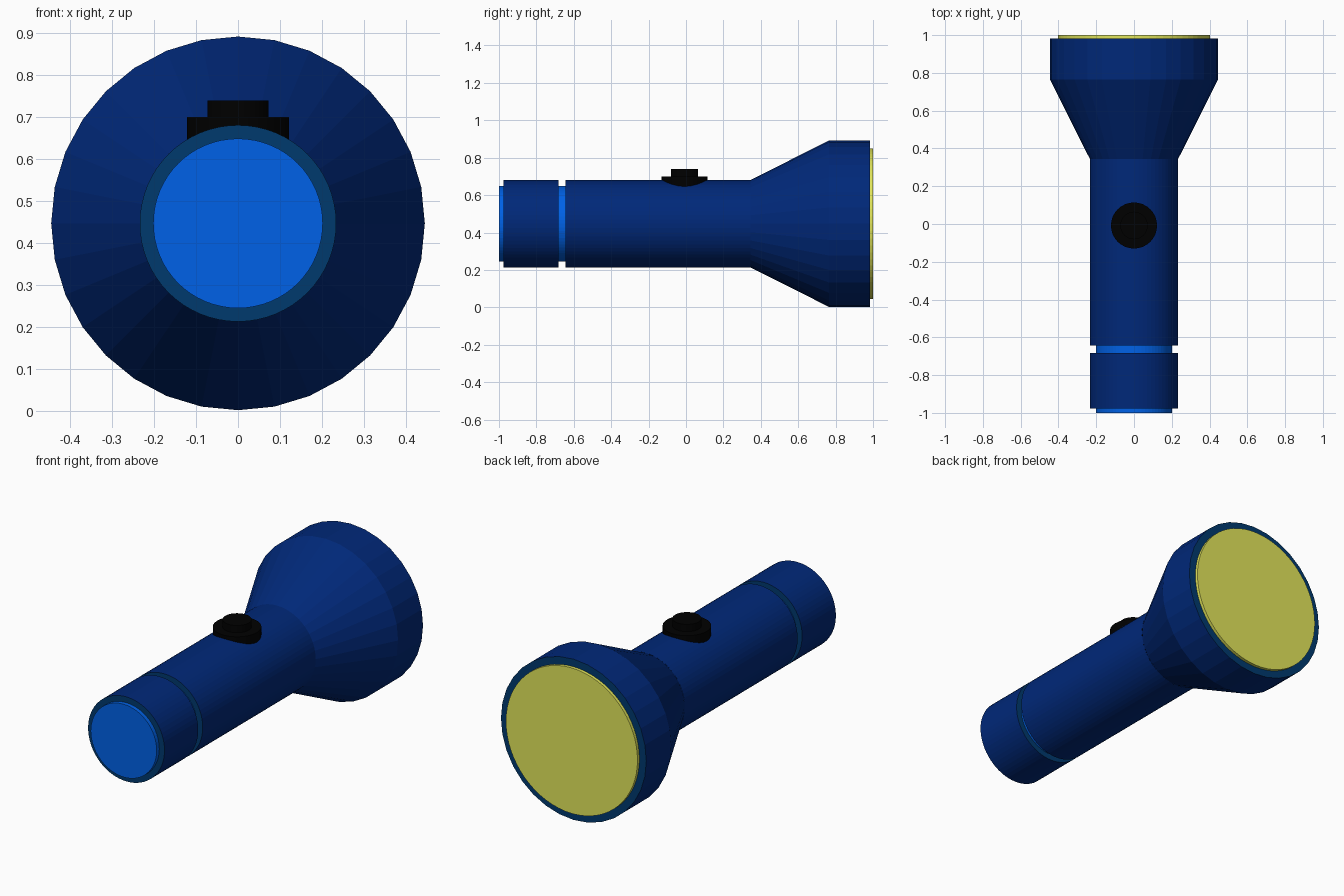
import bpy, bmesh, math

if "Cube" in bpy.data.objects:
    bpy.data.objects.remove(bpy.data.objects["Cube"])

CZ = 0.447  # height of the torch axis


def material(name, rgb):
    m = bpy.data.materials.new(name)
    m.diffuse_color = (*rgb, 1)
    m.use_nodes = True
    m.node_tree.nodes["Principled BSDF"].inputs["Base Color"].default_value = m.diffuse_color
    return m


NAVY = material("navy", (0.0, 0.021, 0.19))
TEAL = material("dark teal", (0.0, 0.041, 0.155))
BLUE = material("bright blue", (0.0, 0.13, 0.86))
YELLOW = material("lens yellow", (0.76, 0.79, 0.105))
BLACK = material("black", (0.0, 0.0, 0.0))


def lathe(name, profile, sides, mats, along_y=True, origin=(0, 0, CZ), pick=None):
    """Revolve (radius, position) points; pick gives a material per profile segment."""
    bm = bmesh.new()
    rings = []
    for r, t in profile:
        if r == 0:
            rings.append([bm.verts.new((0, 0, t))] * sides)
        else:
            rings.append([bm.verts.new((r * math.cos(2 * math.pi * i / sides),
                                        r * math.sin(2 * math.pi * i / sides), t))
                          for i in range(sides)])
    for k in range(len(rings) - 1):
        a, b = rings[k], rings[k + 1]
        for i in range(sides):
            j = (i + 1) % sides
            vs = list(dict.fromkeys((a[i], a[j], b[j], b[i])))
            f = bm.faces.new(vs)
            f.material_index = pick[k] if pick else 0
    bmesh.ops.recalc_face_normals(bm, faces=bm.faces)
    me = bpy.data.meshes.new(name)
    bm.to_mesh(me)
    bm.free()
    for m in mats:
        me.materials.append(m)
    ob = bpy.data.objects.new(name, me)
    ob.location = origin
    if along_y:
        ob.rotation_euler.x = -math.pi / 2
    bpy.context.collection.objects.link(ob)
    return ob


# Handle: blue end plate, teal rims, navy sleeves and blue groove
lathe("handle",
      [(0, -1.0), (0.202, -1.0), (0.202, -0.977), (0.234, -0.977), (0.234, -0.682),
       (0.202, -0.682), (0.202, -0.643), (0.234, -0.643), (0.234, 0.345)],
      64, [NAVY, TEAL, BLUE], pick=[2, 2, 1, 0, 1, 2, 1, 0])

# Flared head with teal front rim
lathe("head", [(0.234, 0.345), (0.445, 0.765), (0.445, 0.983), (0.402, 0.983)],
      32, [NAVY, TEAL], pick=[0, 0, 1])

# Lens
lathe("lens", [(0.403, 0.975), (0.403, 1.0), (0, 1.0)], 64, [YELLOW])

# Switch base and button
lathe("switch", [(0, 0.62), (0.122, 0.62), (0.122, 0.70), (0.073, 0.70),
                 (0.073, 0.74), (0, 0.74)],
      32, [BLACK], along_y=False, origin=(0, -0.008, 0))
